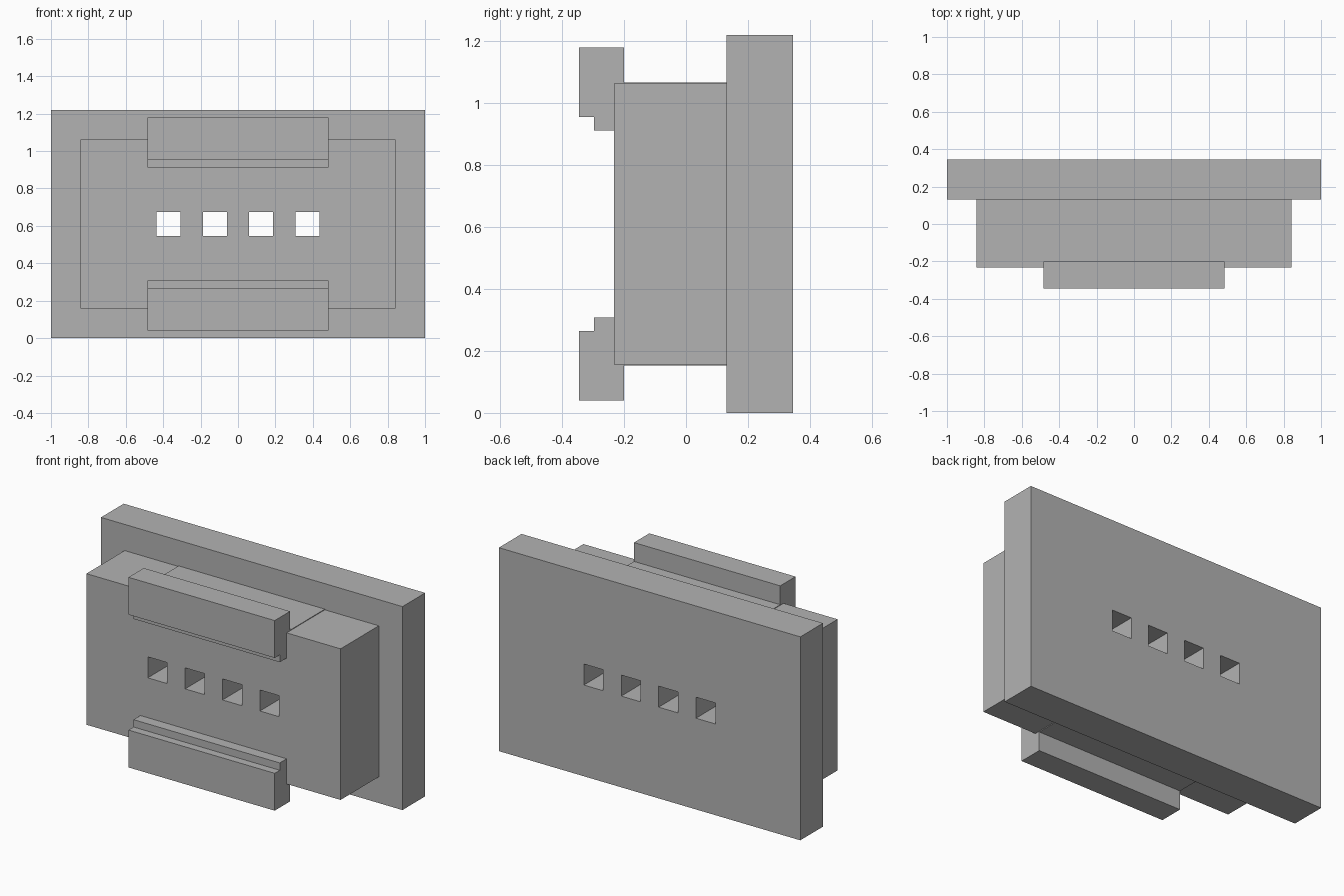
import bpy

default = bpy.data.objects.get("Cube")
if default:
    bpy.data.objects.remove(default, do_unlink=True)

MID_Z = 0.61

grey = bpy.data.materials.new("plain_grey")
grey.use_nodes = True
colour = (0.45, 0.45, 0.45, 1)
grey.diffuse_color = colour
grey.node_tree.nodes["Principled BSDF"].inputs["Base Color"].default_value = colour


def extrude_x(name, profile, x0, x1):
    """Solid made by sweeping a closed (y, z) outline along x."""
    n = len(profile)
    verts = [(x, y, z) for x in (x0, x1) for y, z in profile]
    faces = [tuple(range(n)), tuple(range(2 * n - 1, n - 1, -1))]
    faces += [(i, i + n, (i + 1) % n + n, (i + 1) % n) for i in range(n)]
    mesh = bpy.data.meshes.new(name)
    mesh.from_pydata(verts, [], faces)
    mesh.materials.append(grey)
    obj = bpy.data.objects.new(name, mesh)
    bpy.context.collection.objects.link(obj)
    # Point all faces outwards
    bpy.context.view_layer.objects.active = obj
    bpy.ops.object.mode_set(mode='EDIT')
    bpy.ops.mesh.select_all(action='SELECT')
    bpy.ops.mesh.normals_make_consistent(inside=False)
    bpy.ops.object.mode_set(mode='OBJECT')
    return obj


def box(name, x0, x1, y0, y1, half_height):
    lo, hi = MID_Z - half_height, MID_Z + half_height
    return extrude_x(name, [(y0, lo), (y1, lo), (y1, hi), (y0, hi)], x0, x1)


# Back flange and housing
flange = box("back_flange", -1, 1, 0.13, 0.345, MID_Z)
housing = box("housing", -0.843, 0.843, -0.232, 0.13, 0.453)

# Row of four square holes running straight through both blocks
for x in (-0.372, -0.124, 0.124, 0.372):
    cutter = box("pin_hole_cutter", x - 0.064, x + 0.064, -1, 1, 0.063)
    cutter.hide_render = True
    for block in (flange, housing):
        cut = block.modifiers.new("pin_hole", 'BOOLEAN')
        cut.operation = 'DIFFERENCE'
        cut.solver = 'EXACT'
        cut.object = cutter
        bpy.context.view_layer.objects.active = block
        bpy.ops.object.modifier_apply(modifier=cut.name)
    bpy.data.objects.remove(cutter, do_unlink=True)

# Stepped clips: hooked lip in front, arm set just proud of the housing
clip = [(-0.345, 0.57), (-0.2, 0.57), (-0.2, 0.457), (0.13, 0.457),
        (0.13, 0.302), (-0.297, 0.302), (-0.297, 0.346), (-0.345, 0.346)]
for name, side in (("upper_clip", 1), ("lower_clip", -1)):
    extrude_x(name, [(y, MID_Z + side * h) for y, h in clip], -0.485, 0.485)
